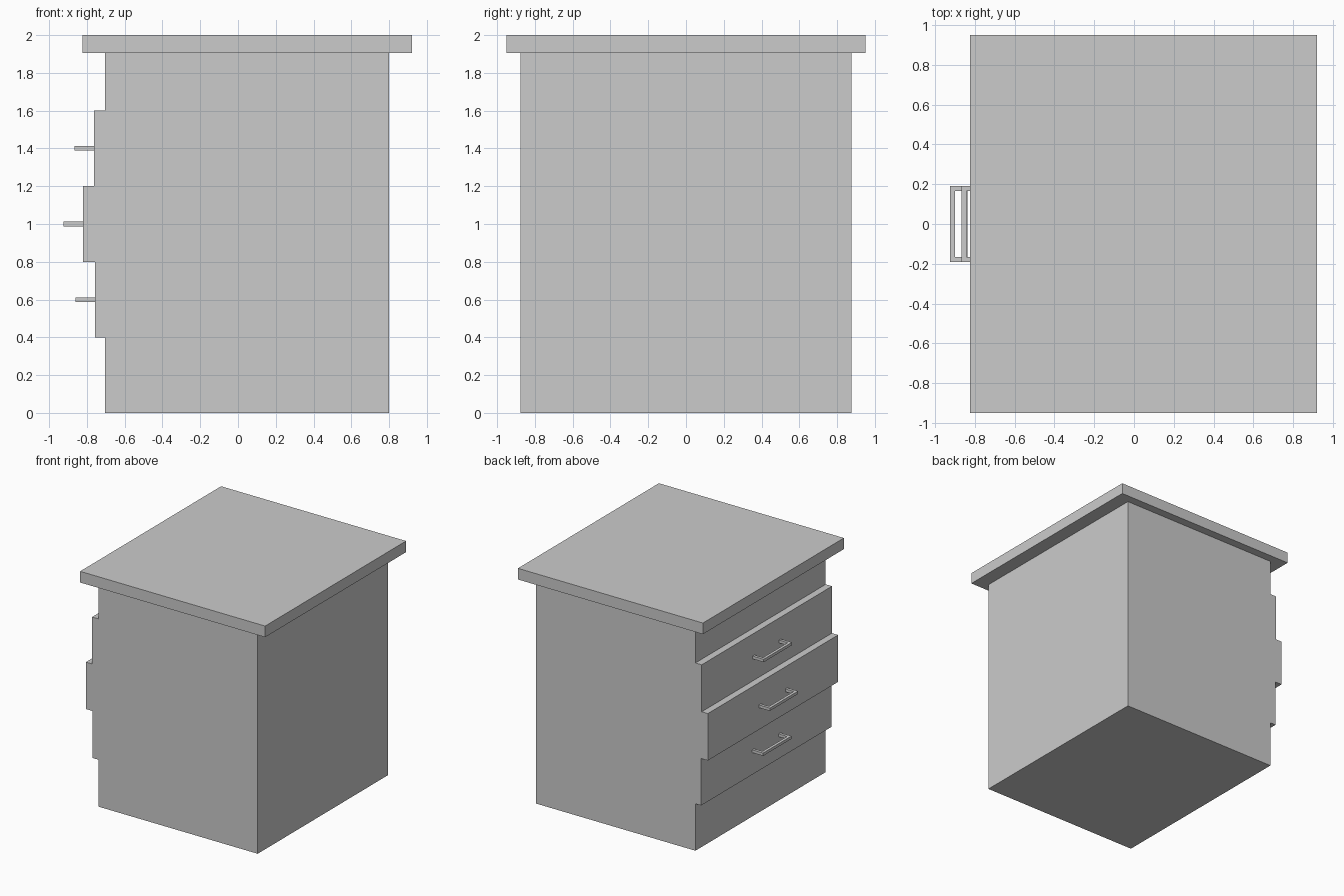
import bpy, bmesh
from mathutils import Vector

if "Cube" in bpy.data.objects:
    bpy.data.objects.remove(bpy.data.objects["Cube"])


def extrude_profile(name, points, offset):
    """Closed outline of 3D points, extruded along offset into a solid."""
    bm = bmesh.new()
    face = bm.faces.new([bm.verts.new(p) for p in points])
    result = bmesh.ops.extrude_face_region(bm, geom=[face], use_keep_orig=True)
    moved = [v for v in result["geom"] if isinstance(v, bmesh.types.BMVert)]
    bmesh.ops.translate(bm, verts=moved, vec=Vector(offset))
    bmesh.ops.recalc_face_normals(bm, faces=bm.faces)
    mesh = bpy.data.meshes.new(name)
    bm.to_mesh(mesh)
    bm.free()
    obj = bpy.data.objects.new(name, mesh)
    bpy.context.collection.objects.link(obj)
    return obj


BODY_FRONT, BODY_BACK, HALF_WIDTH = -0.703, 0.80, 0.877
TOP_Z, SLAB = 2.0, 0.095
DRAWER_H = 0.4
# drawer name, bottom height, front position
DRAWERS = [("lower", 0.4, -0.757), ("middle", 0.8, -0.82), ("upper", 1.2, -0.762)]

# Cabinet body: side profile with the three drawers pulled out by different amounts
body_top = TOP_Z - SLAB
profile = [(BODY_BACK, 0), (BODY_FRONT, 0)]
x_prev = BODY_FRONT
for _, z, x in DRAWERS:
    profile += [(x_prev, z), (x, z)]
    x_prev = x
profile += [(x_prev, 1.6), (BODY_FRONT, 1.6), (BODY_FRONT, body_top), (BODY_BACK, body_top)]
extrude_profile("cabinet_with_drawers", [(x, -HALF_WIDTH, z) for x, z in profile],
                (0, 2 * HALF_WIDTH, 0))

# Overhanging top slab
x0, x1, hy = -0.824, 0.92, 0.949
extrude_profile("top_slab", [(x0, -hy, body_top), (x1, -hy, body_top),
                             (x1, hy, body_top), (x0, hy, body_top)], (0, 0, SLAB))

# U-shaped bar handles
REACH, HALF_LEN, BAR = 0.104, 0.19, 0.024
for name, z, x in DRAWERS:
    out, inner = x - REACH, x - REACH + BAR
    half = [(x, HALF_LEN), (out, HALF_LEN)]
    inside = [(inner, HALF_LEN - BAR), (x, HALF_LEN - BAR)]
    outline = (half + [(px, -py) for px, py in reversed(half)]
               + [(px, -py) for px, py in reversed(inside)] + inside)
    zc = z + DRAWER_H / 2 - BAR / 2
    extrude_profile(name + "_drawer_handle", [(px, py, zc) for px, py in outline], (0, 0, BAR))
